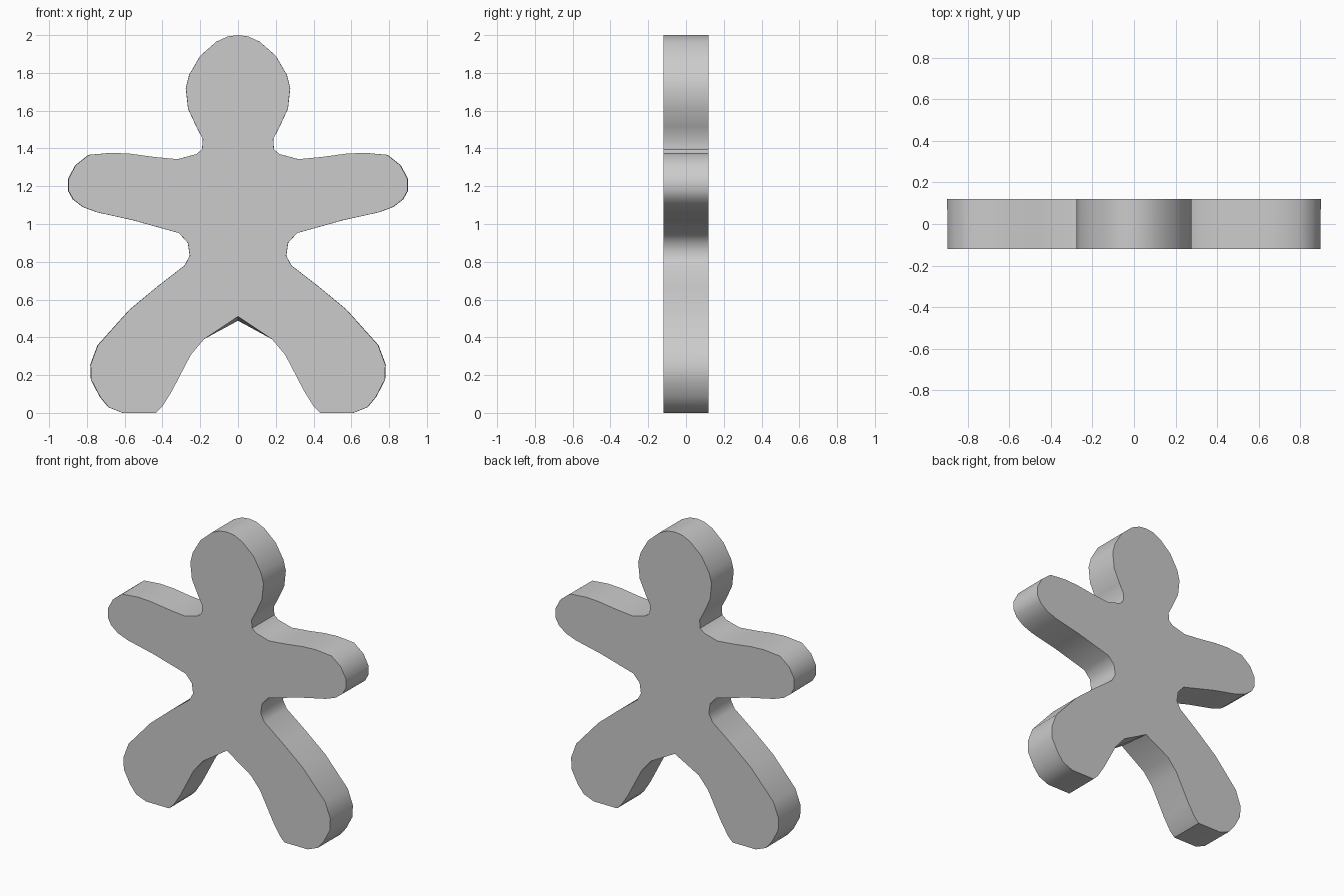
import bpy
import bmesh

if "Cube" in bpy.data.objects:
    bpy.data.objects.remove(bpy.data.objects["Cube"])

# Right half of the outline (x, z), from top of head down to the crotch
HALF = [
    (0, 2.0), (.055, 1.993), (.115, 1.965), (.2, 1.89), (.258, 1.79), (.276, 1.72),
    (.264, 1.61), (.22, 1.515), (.186, 1.45), (.19, 1.395), (.22, 1.37),        # head, neck
    (.32, 1.343), (.445, 1.355), (.57, 1.372), (.667, 1.377), (.79, 1.366),
    (.86, 1.31), (.897, 1.24), (.897, 1.175), (.872, 1.13), (.82, 1.09),
    (.745, 1.062), (.555, 1.02), (.312, .952),                                  # arm
    (.265, .9), (.255, .832), (.283, .78),                                      # waist
    (.425, .67), (.575, .545), (.742, .358), (.78, .255), (.777, .175),
    (.73, .085), (.685, .03), (.61, 0), (.435, 0), (.4, .035), (.35, .115),
    (.25, .307), (.18, .39), (0, .51),                                          # leg
]
DEPTH = 0.12


def ring(bm, y, crotch, grow):
    """Mirrored outline as a closed ring of vertices at depth y."""
    half = HALF[:-1] + [(0, crotch)]
    pts = half + [(-x, z) for x, z in reversed(half[1:-1])]
    return [bm.verts.new((x * grow, y, z)) for x, z in pts]


# Flat figure: front and back outlines joined by a side wall
bm = bmesh.new()
front = ring(bm, -DEPTH, .51, 1.0)
back = ring(bm, DEPTH, .488, 1.003)
n = len(front)
bm.faces.new(front)
bm.faces.new(back[::-1])
for i in range(n):
    j = (i + 1) % n
    bm.faces.new((front[i], back[i], back[j], front[j]))
bmesh.ops.recalc_face_normals(bm, faces=bm.faces)

mesh = bpy.data.meshes.new("flat_figure")
bm.to_mesh(mesh)
bm.free()
figure = bpy.data.objects.new("flat_figure", mesh)
bpy.context.collection.objects.link(figure)

# Smooth side wall, sharp cap edges
bpy.context.view_layer.objects.active = figure
figure.select_set(True)
bpy.ops.object.shade_smooth_by_angle(angle=0.7)
